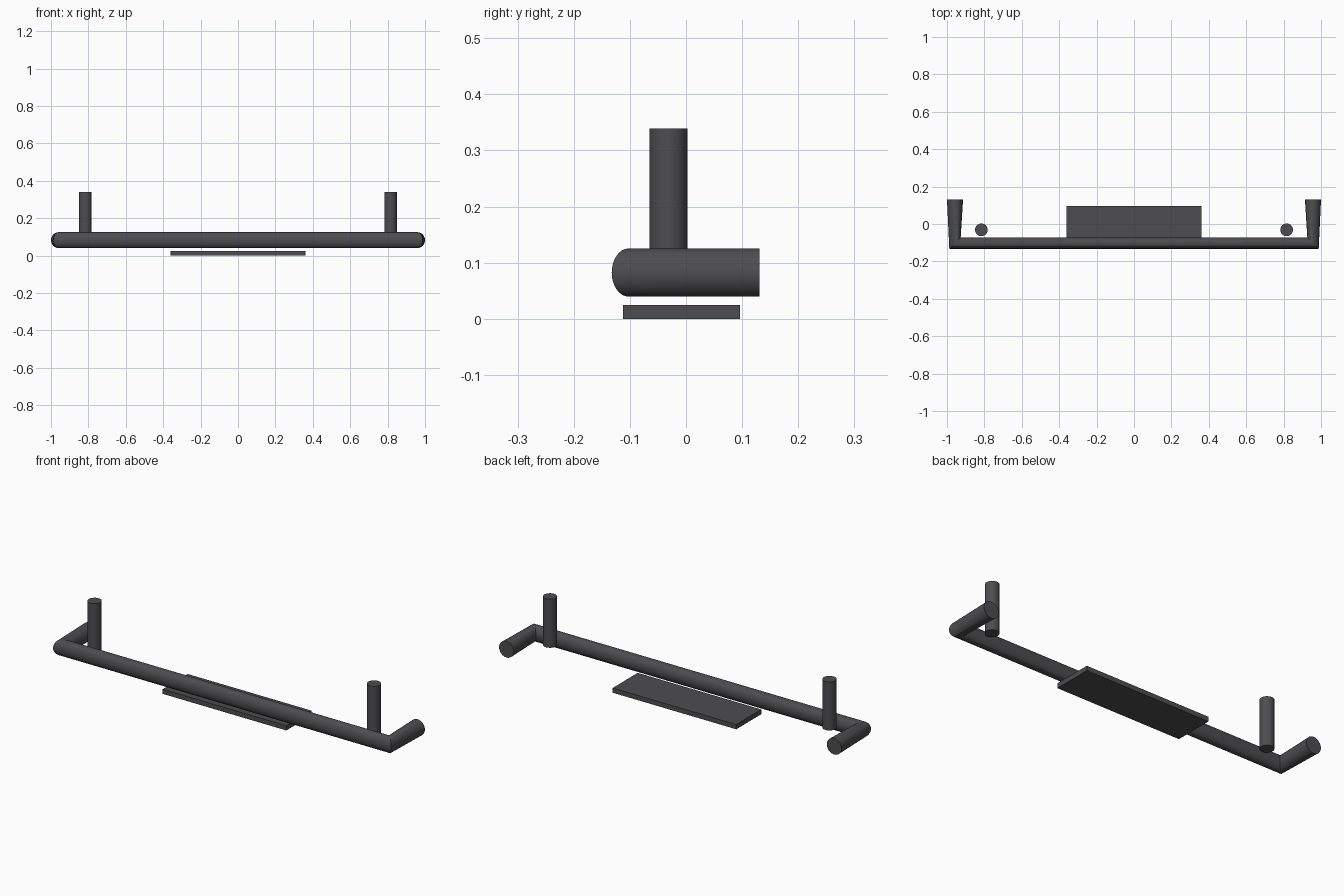
import bpy, bmesh, math
from mathutils import Vector

if "Cube" in bpy.data.objects:
    bpy.data.objects.remove(bpy.data.objects["Cube"], do_unlink=True)

SIDES = 32

# Dark grey metal
grey = bpy.data.materials.new("dark_grey")
grey.use_nodes = True
colour = (0.075, 0.073, 0.078, 1)
grey.diffuse_color = colour
grey.node_tree.nodes["Principled BSDF"].inputs["Base Color"].default_value = colour


def finish(name, bm, smooth=True):
    bmesh.ops.recalc_face_normals(bm, faces=bm.faces)
    mesh = bpy.data.meshes.new(name)
    bm.to_mesh(mesh)
    bm.free()
    mesh.materials.append(grey)
    obj = bpy.data.objects.new(name, mesh)
    bpy.context.collection.objects.link(obj)
    if smooth:
        bpy.ops.object.select_all(action="DESELECT")
        obj.select_set(True)
        bpy.context.view_layer.objects.active = obj
        bpy.ops.object.shade_smooth_by_angle(angle=math.radians(35))
    return obj


def tube(name, path, radius):
    """Sweep circles through (centre, sideways direction) stations, with capped ends."""
    bm = bmesh.new()
    rings = []
    for centre, side in path:
        side = Vector(side).normalized()
        ring = []
        for i in range(SIDES):
            a = math.tau * i / SIDES
            offset = side * math.cos(a) + Vector((0, 0, 1)) * math.sin(a)
            ring.append(bm.verts.new(Vector(centre) + offset * radius))
        rings.append(ring)
    for r0, r1 in zip(rings, rings[1:]):
        for i in range(SIDES):
            j = (i + 1) % SIDES
            bm.faces.new((r0[i], r0[j], r1[j], r1[i]))
    bm.faces.new(rings[0])
    bm.faces.new(rings[-1])
    return finish(name, bm)


# Bent front bar: unscaled circles on the corner diagonals flatten the long run
X, Z = 0.957, 0.0825
tube("bumper_bar", [
    ((-X, 0.131, Z), (-1, 0, 0)),
    ((-X, -0.102, Z), (-1, -1, 0)),
    ((X, -0.102, Z), (1, -1, 0)),
    ((X, 0.131, Z), (1, 0, 0)),
], 0.043)

# Upright posts behind the bar
bottom, top = Z, 0.339
for name, sx in (("left_post", 1), ("right_post", -1)):
    bm = bmesh.new()
    bmesh.ops.create_cone(bm, cap_ends=True, segments=SIDES, radius1=0.034,
                          radius2=0.034, depth=top - bottom)
    bmesh.ops.translate(bm, verts=bm.verts,
                        vec=(sx * 0.816, -0.031, (top + bottom) / 2))
    finish(name, bm)

# Flat skid plate under the middle
bm = bmesh.new()
bmesh.ops.create_cube(bm, size=1)
bmesh.ops.scale(bm, verts=bm.verts, vec=(0.722, 0.209, 0.025))
bmesh.ops.translate(bm, verts=bm.verts, vec=(0, -0.008, 0.0125))
finish("skid_plate", bm, smooth=False)
